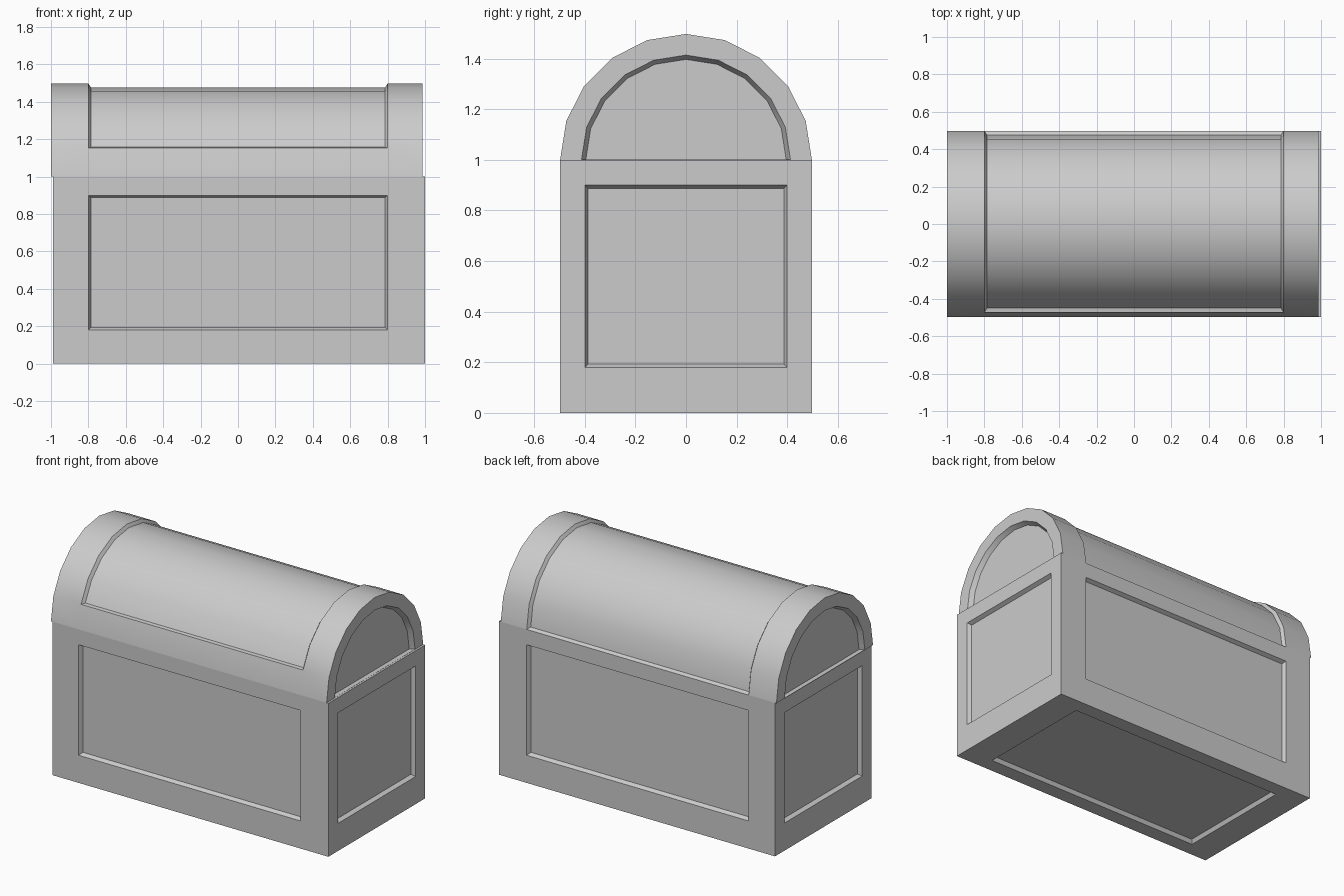
import bpy, bmesh, math
from mathutils import Vector

if "Cube" in bpy.data.objects:
    bpy.data.objects.remove(bpy.data.objects["Cube"])


def finish(bm, name):
    bmesh.ops.recalc_face_normals(bm, faces=bm.faces)
    mesh = bpy.data.meshes.new(name)
    bm.to_mesh(mesh)
    bm.free()
    ob = bpy.data.objects.new(name, mesh)
    bpy.context.collection.objects.link(ob)
    bpy.ops.object.select_all(action='DESELECT')
    ob.select_set(True)
    bpy.context.view_layer.objects.active = ob
    bpy.ops.object.shade_smooth_by_angle(angle=math.radians(30))


def facing(bm, normal):
    bm.normal_update()
    return next(f for f in bm.faces if f.normal.dot(Vector(normal)) > 0.99)


def sink(bm, face, shrink):
    # inset a face and pass its inner corners through a placement function
    bmesh.ops.inset_individual(bm, faces=[face], thickness=0.005)
    for v in face.verts:
        v.co = shrink(v.co)


# Chest body with a sunken panel on each side and underneath
bm = bmesh.new()
bmesh.ops.create_cube(bm, size=1)
for v in bm.verts:
    v.co = (0.005 + v.co.x * 1.99, v.co.y * 0.995, v.co.z + 0.5)
RANGES = ((-0.8, 0.8), (-0.4, 0.4), (0.18, 0.9))
DEPTH = 0.025
for normal in ((1, 0, 0), (-1, 0, 0), (0, 1, 0), (0, -1, 0), (0, 0, -1)):
    face = facing(bm, normal)
    centre = face.calc_center_median()
    for slope, depth in ((0, 0), (0.013, DEPTH)):
        def place(co):
            out = co.copy()
            for a in range(3):
                if normal[a]:
                    out[a] = centre[a] - normal[a] * depth
                else:
                    lo, hi = RANGES[a]
                    out[a] = lo + slope if co[a] < centre[a] else hi - slope
            return out
        sink(bm, face, place)
finish(bm, "chest_body")

# Barrel lid: ten-sided half round, split into end bands and a middle
bm = bmesh.new()
R, SEG = 0.4975, 10
X = (-1.0, -0.8, 0.8, 0.987)
rings = [[bm.verts.new((x, R * math.cos(math.pi * i / SEG), 1 + R * math.sin(math.pi * i / SEG)))
          for i in range(SEG + 1)] for x in X]
middle = []
for k in range(3):
    for i in range(SEG):
        f = bm.faces.new((rings[k][i], rings[k][i + 1], rings[k + 1][i + 1], rings[k + 1][i]))
        if k == 1 and i < SEG - 1:
            middle.append(f)
    bm.faces.new((rings[k][0], rings[k + 1][0], rings[k + 1][-1], rings[k][-1]))
ends = [bm.faces.new(rings[0]), bm.faces.new(rings[-1])]
bmesh.ops.recalc_face_normals(bm, faces=bm.faces)

# Sunken middle of the barrel, stopping one facet short at the front
bmesh.ops.inset_region(bm, faces=middle, thickness=0.014, depth=-0.02,
                       use_even_offset=True, use_boundary=True)

# Sunken arches on the lid ends
for face, side in zip(ends, (-1, 1)):
    end_x = face.calc_center_median().x
    for radius, depth in ((0.413, 0), (0.396, 0.03)):
        def place(co):
            a = math.atan2(co.z - 1, co.y)
            step = min(max(round(a / math.pi * SEG), 0), SEG) * math.pi / SEG
            return Vector((end_x - side * depth, radius * math.cos(step),
                           1.001 + radius * math.sin(step)))
        sink(bm, face, place)
finish(bm, "chest_lid")
